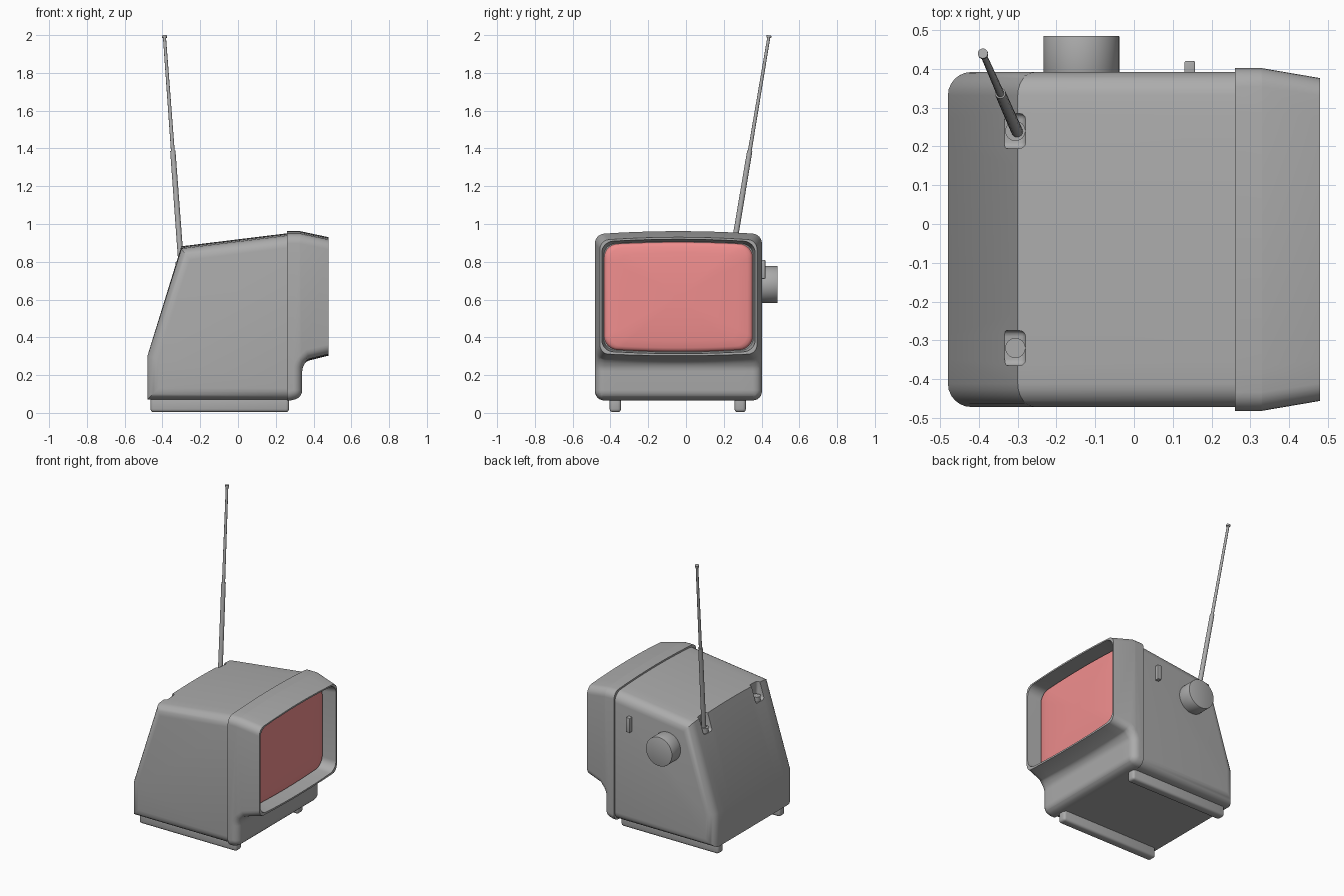
import bpy, bmesh
from math import sin, cos, pi
from mathutils import Vector

if "Cube" in bpy.data.objects:
    bpy.data.objects.remove(bpy.data.objects["Cube"])

CY = -0.04  # the cabinet is centred slightly off the dial side


def material(name, rgb):
    mat = bpy.data.materials.new(name)
    mat.diffuse_color = (*rgb, 1)
    mat.use_nodes = True
    mat.node_tree.nodes["Principled BSDF"].inputs["Base Color"].default_value = mat.diffuse_color
    return mat


GREY = material("dark_grey", (0.41, 0.41, 0.41))
PINK = material("screen_pink", (0.87, 0.27, 0.27))


def finish(name, bm, mat=GREY):
    bmesh.ops.recalc_face_normals(bm, faces=bm.faces)
    me = bpy.data.meshes.new(name)
    bm.to_mesh(me)
    bm.free()
    me.materials.append(mat)
    ob = bpy.data.objects.new(name, me)
    bpy.context.collection.objects.link(ob)
    smooth(ob)
    return ob


def activate(ob):
    bpy.ops.object.select_all(action='DESELECT')
    ob.select_set(True)
    bpy.context.view_layer.objects.active = ob


def smooth(ob):
    activate(ob)
    bpy.ops.object.shade_smooth_by_angle(angle=0.6)


def cut(ob, cutter):
    cutter.hide_render = True
    mod = ob.modifiers.new("cut", 'BOOLEAN')
    mod.operation, mod.solver, mod.object = 'DIFFERENCE', 'EXACT', cutter
    activate(ob)
    bpy.ops.object.modifier_apply(modifier=mod.name)
    bpy.data.objects.remove(cutter)
    smooth(ob)


def loft(rings):
    bm = bmesh.new()
    vs = [[bm.verts.new(p) for p in ring] for ring in rings]
    n = len(vs[0])
    for a, b in zip(vs, vs[1:]):
        for i in range(n):
            j = (i + 1) % n
            bm.faces.new((a[i], a[j], b[j], b[i]))
    bm.faces.new(vs[0])
    bm.faces.new(vs[-1])
    return bm


def inset(prof, d, flat):
    """Offset an x-z outline inwards; edges lying on the x values in flat stay put."""
    lines = []
    for p, q in zip(prof, prof[1:] + prof[:1]):
        e = (Vector(q) - Vector(p)).normalized()
        n = Vector((-e.y, e.x))
        fixed = p[0] == q[0] and p[0] in flat
        lines.append((n, n.dot(Vector(p)) + (0 if fixed else d)))
    out = []
    for i in range(len(prof)):
        (a, c), (b, f) = lines[i - 1], lines[i]
        det = a.x * b.y - a.y * b.x
        out.append(((c * b.y - f * a.y) / det, (a.x * f - b.x * c) / det))
    return out


def shell(prof, hy, r, flat):
    """Extrude an x-z outline along y with rounded side edges."""
    arc = [(hy - r + r * sin(k * pi / 12), r * (1 - cos(k * pi / 12))) for k in range(7)]
    st = [(-y, d) for y, d in reversed(arc)]
    st += [((hy - r) * k / 6, 0) for k in range(-5, 6)] + arc
    return loft([[(x, CY + y, z) for x, z in inset(prof, d, flat)] for y, d in st])


def crown(bm, hy, amount):
    for v in bm.verts:
        t2 = ((v.co.y - CY) / hy) ** 2
        if v.co.z > 0.6:
            v.co.z -= amount * t2
        elif v.co.x > 0.36:
            v.co.z += 0.01 * t2


def rrect(x, cy, cz, hy, hz, r, bulge=0.046):
    """Rounded rectangle in the y-z plane with bowed top and bottom."""
    pts = []
    for k, (sy, sz) in enumerate(((1, 1), (-1, 1), (-1, -1), (1, -1))):
        for i in range(9):
            a = k * pi / 2 + i * pi / 16
            pts.append((sy * (hy - r) + r * cos(a), sz * (hz - r) + r * sin(a)))
        if k in (0, 2):
            pts += [(sy * (hy - r) * (1 - i / 4), sz * hz) for i in range(1, 8)]
    return [(x, cy + u, cz + v * (1 - bulge * (u / hy) ** 2)) for u, v in pts]


def rod(name, p0, p1, r0, r1, n=24, bevel=0):
    p0, p1 = Vector(p0), Vector(p1)
    bm = bmesh.new()
    bmesh.ops.create_cone(bm, cap_ends=True, segments=n, radius1=r0, radius2=r1, depth=(p1 - p0).length)
    if bevel:
        rim = [e for e in bm.edges if abs(e.verts[0].co.z - e.verts[1].co.z) < 1e-6]
        bmesh.ops.bevel(bm, geom=rim, offset=bevel, segments=2, profile=0.5, affect='EDGES')
    rot = Vector((0, 0, 1)).rotation_difference(p1 - p0)
    for v in bm.verts:
        v.co = rot @ v.co + (p0 + p1) / 2
    return finish(name, bm)


def box(name, lo, hi, bevel):
    lo, hi = Vector(lo), Vector(hi)
    bm = bmesh.new()
    bmesh.ops.create_cube(bm, size=1)
    for v in bm.verts:
        v.co = (lo + hi) / 2 + v.co * (hi - lo)
    bmesh.ops.bevel(bm, geom=bm.edges[:], offset=bevel, segments=3, profile=0.5, affect='EDGES')
    return finish(name, bm)


# Cabinet with sloping back
bm = shell([(-0.48, 0.07), (0.27, 0.07), (0.27, 0.952), (-0.30, 0.882), (-0.48, 0.30)], 0.432, 0.06, (0.27,))
crown(bm, 0.43, 0.016)
cabinet = finish("cabinet", bm)

# Front housing: chin, concave step and tapered hood
chin = [(0.29 + 0.05 * sin(k * pi / 10), 0.12 - 0.05 * cos(k * pi / 10)) for k in range(6)]
step = [(0.39 - 0.05 * cos(k * pi / 12), 0.22 + 0.06 * sin(k * pi / 12)) for k in range(6)]
prof = [(0.26, 0.066)] + [(0.28, 0.066)] + chin[1:] + step
prof += [(0.48, 0.303), (0.48, 0.93), (0.33, 0.962), (0.26, 0.962)]
bm = shell(prof, 0.442, 0.048, (0.26, 0.48))
bmesh.ops.bisect_plane(bm, geom=bm.verts[:] + bm.edges[:] + bm.faces[:], plane_co=(0.33, 0, 0), plane_no=(1, 0, 0))
crown(bm, 0.44, 0.016)
for v in bm.verts:
    if v.co.x > 0.33:
        v.co.y = CY + (v.co.y - CY) * (1 - 0.058 * (v.co.x - 0.33) / 0.15)
housing = finish("front_housing", bm)

# Recess for the screen
bm = loft([rrect(0.37, CY, 0.614, 0.395, 0.292, 0.06), rrect(0.50, CY, 0.617, 0.408, 0.305, 0.06)])
cut(housing, finish("recess_cutter", bm))

# Domed screen
rings = [(0.36, 1), (0.378, 1), (0.388, 0.99), (0.395, 0.97), (0.400, 0.93),
         (0.405, 0.8), (0.411, 0.55), (0.414, 0.3), (0.415, 0.08)]
bm = loft([rrect(x, CY, 0.614, 0.393 * s, 0.29 * s, 0.07 * s) for x, s in rings])
finish("screen", bm, PINK)

# Aerial pockets with sockets at the top of the back slope
for side, y in (("right", 0.24), ("left", -0.32)):
    cut(cabinet, box("pocket_cutter", (-0.40, y - 0.045, 0.767), (-0.28, y + 0.045, 1.0), 0.015))
    rod(side + "_aerial_socket", (-0.306, y, 0.76), (-0.306, y, 0.80), 0.026, 0.026)

# Telescopic aerial
base, tip = Vector((-0.30, 0.235, 0.775)), Vector((-0.39, 0.44, 1.998))
mid = base.lerp(tip, 0.5)
rod("aerial_lower", base, mid, 0.015, 0.014, 16)
rod("aerial_upper", mid, tip, 0.010, 0.008, 16)
rod("aerial_tip", base.lerp(tip, 0.99), tip, 0.013, 0.013, 16)

# Tuning dial and switch on the side
rod("tuning_dial", (-0.136, 0.38, 0.68), (-0.136, 0.485, 0.68), 0.098, 0.098, 48, 0.002)
box("side_switch", (0.13, 0.38, 0.71), (0.158, 0.42, 0.81), 0.004)

# Rail feet
for side, y in (("left", CY - 0.334), ("right", CY + 0.327)):
    box(side + "_foot", (-0.463, y - 0.03, 0.004), (0.27, y + 0.03, 0.09), 0.016)
